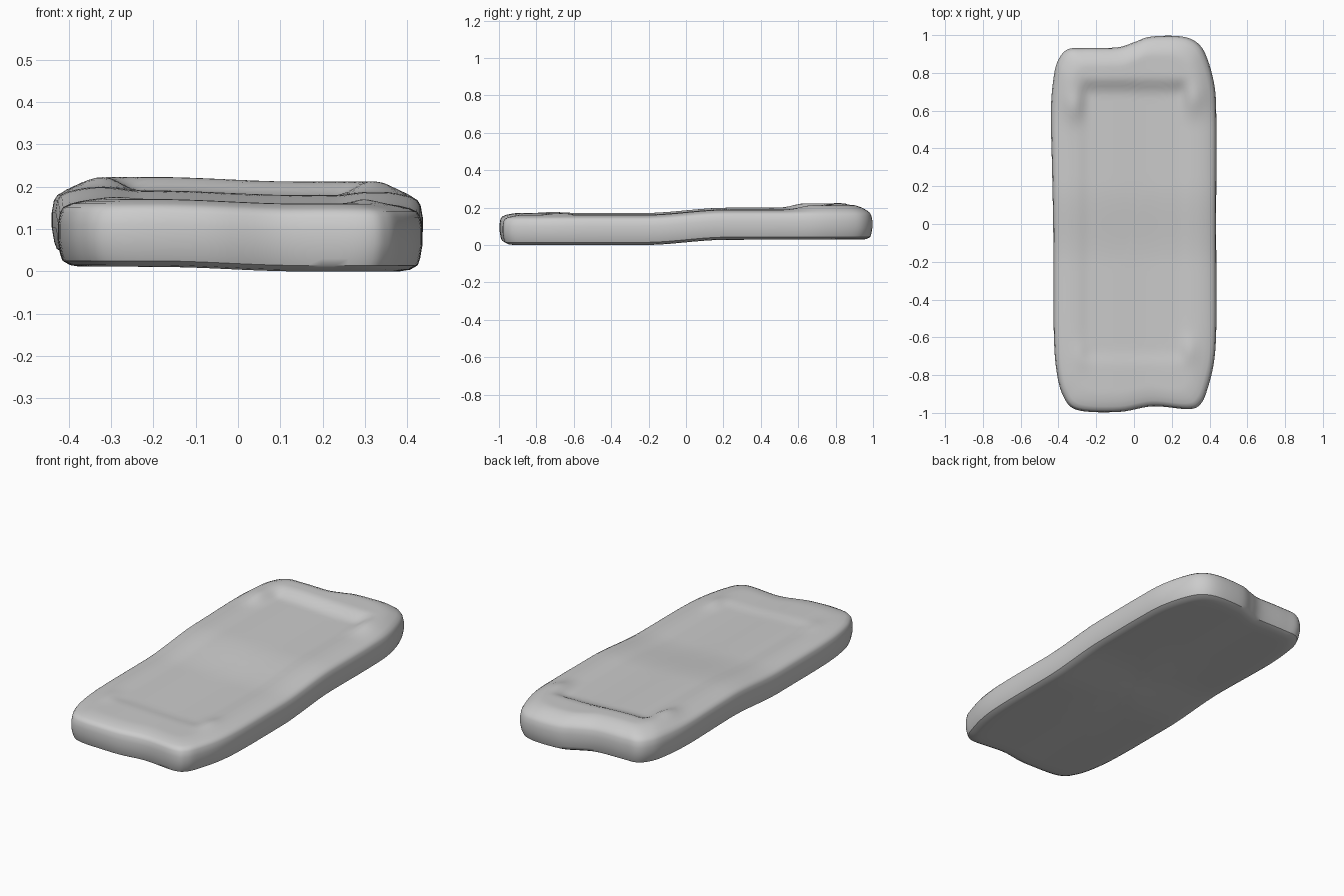
import bpy, bmesh
from math import exp
from mathutils import Vector

if "Cube" in bpy.data.objects:
    bpy.data.objects.remove(bpy.data.objects["Cube"])

def smooth(a, b, v):
    t = min(1, max(0, (v - a) / (b - a)))
    return t * t * (3 - 2 * t)

# Plan outline, anticlockwise from the middle of the right side
OUTLINE = [(.435, 0), (.436, .3), (.436, .55), (.428, .72), (.39, .87), (.34, .955),
           (.25, .993), (.09, .992), (0, .962), (-.09, .935), (-.26, .932), (-.35, .925),
           (-.4, .87), (-.425, .78), (-.44, .6), (-.434, .3), (-.428, 0), (-.426, -.3),
           (-.424, -.6), (-.41, -.78), (-.375, -.91), (-.3, -.985), (-.08, -.995),
           (.1, -.965), (.29, -.98), (.355, -.95), (.39, -.87), (.422, -.74),
           (.435, -.58), (.436, -.3)]

def spline(points, steps):
    """Closed Catmull-Rom curve through the points."""
    out, n = [], len(points)
    p = [Vector(q) for q in points]
    for i in range(n):
        a, b, c, d = (p[(i + k - 1) % n] for k in range(4))
        for s in range(steps):
            t = s / steps
            out.append(.5 * (2 * b + (c - a) * t + (2 * a - 5 * b + 4 * c - d) * t * t
                             + (3 * b - a - 3 * c + d) * t ** 3))
    return out

def base(x, y):
    """Gentle warp shared by the underside and the top."""
    return .011 * (1 - smooth(-.2, .15, x)) + .028 * smooth(-.22, .22, y)

def relief(x, y):
    """Raised rim, sunken panel and soft corner lumps, relative to .16."""
    panel = (1 - smooth(.23, .31, abs(x))) * (1 - smooth(.68, .78, y)) * smooth(-.75, -.67, y)
    rim = .024 * smooth(.5, .8, y)
    h = rim * (1 - panel) - .008 * panel
    for cx, cy, amount in ((.29, -.67, .011), (-.28, -.7, .006), (.32, .66, .01), (-.32, .62, .014)):
        h += amount * exp(-((x - cx) / .045) ** 2 - ((y - cy) / .07) ** 2)
    return h

# Cross-section: inset from outline, height, share of the top relief
section = [(d, 0, 0) for d in (.4, .3, .2, .1)]
section += [(.055, 0, 0), (.03, .004, 0), (.012, .014, 0), (.006, .03, 0), (0, .065, 0),
            (0, .1, 0), (.005, .128, 0), (.013, .141, .1), (.03, .149, .35),
            (.055, .155, .7), (.08, .159, .95)]
section += [(.1 + .0155 * i, .16, 1) for i in range(22)]

bm = bmesh.new()
plan = spline(OUTLINE, 6)
rings = []
for d, z, share in section:
    sx = 1 - d / .44
    sy = 1 - d / .98 - (1 - .44 / .98) * (d / .44) ** 3
    ring = []
    for p in plan:
        x, y = p.x * sx, p.y * sy
        ring.append(bm.verts.new((x, y, base(x, y) + z + share * relief(x, y))))
    rings.append(ring)
n = len(plan)
for lower, upper in zip(rings, rings[1:]):
    for i in range(n):
        j = (i + 1) % n
        bm.faces.new((lower[i], lower[j], upper[j], upper[i]))
# Close the centre of the underside and of the panel
for ring, z in ((rings[0], 0), (rings[-1], .152)):
    c = bm.verts.new((0, 0, base(0, 0) + z))
    for i in range(n):
        bm.faces.new((ring[i], ring[(i + 1) % n], c))
bmesh.ops.recalc_face_normals(bm, faces=bm.faces)

mesh = bpy.data.meshes.new("cushioned_slab")
bm.to_mesh(mesh)
bm.free()
slab = bpy.data.objects.new("cushioned_slab", mesh)
bpy.context.collection.objects.link(slab)
bpy.context.view_layer.objects.active = slab
slab.select_set(True)
bpy.ops.object.shade_smooth_by_angle(angle=.7)
